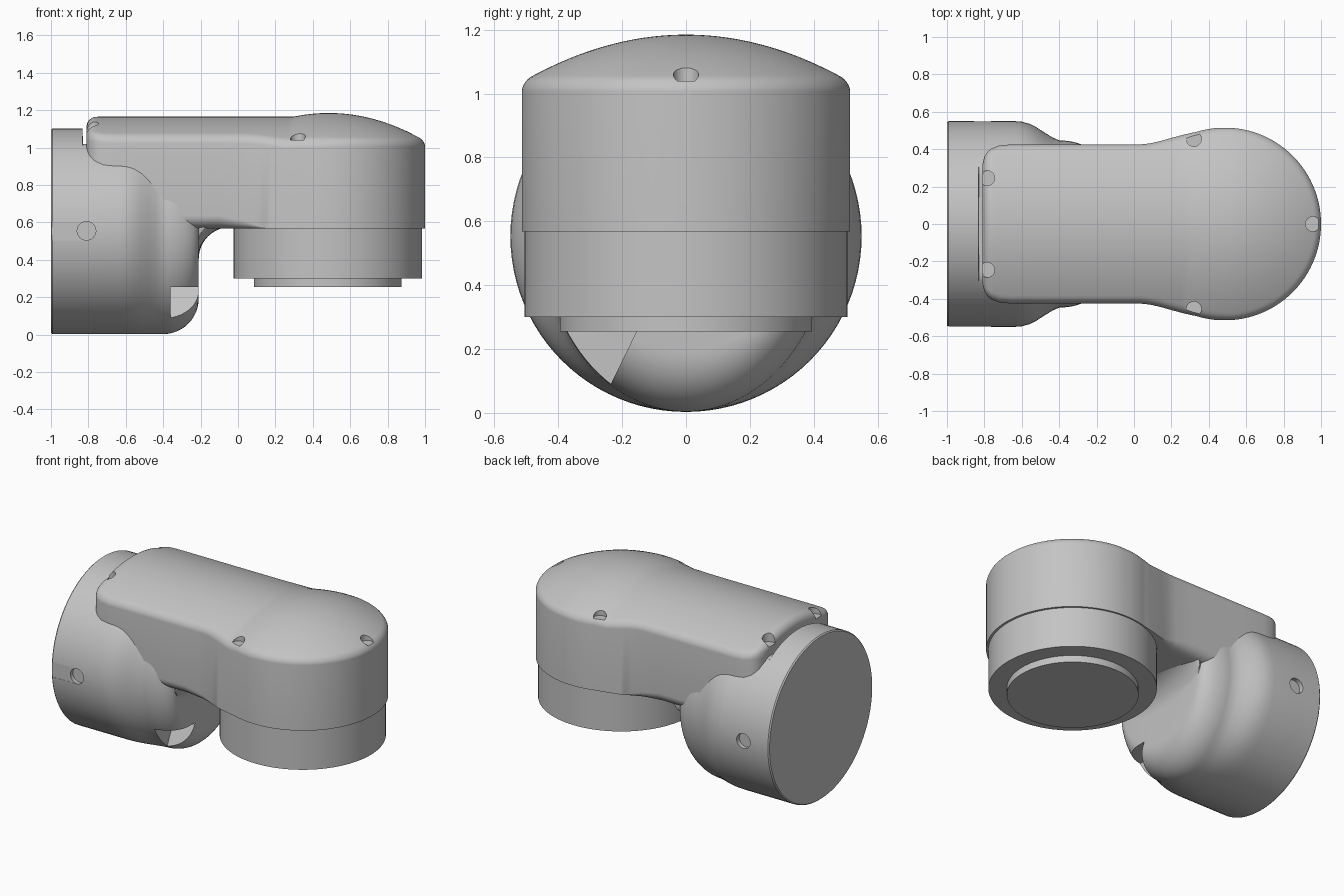
import bpy, bmesh, math
from mathutils import Matrix, Vector

if "Cube" in bpy.data.objects:
    bpy.data.objects.remove(bpy.data.objects["Cube"])

grey = bpy.data.materials.new("plain_grey")
grey.use_nodes = True
colour = (0.55, 0.55, 0.55, 1)
grey.diffuse_color = colour
grey.node_tree.nodes["Principled BSDF"].inputs["Base Color"].default_value = colour


def make_object(name, bm):
    bmesh.ops.recalc_face_normals(bm, faces=bm.faces)
    mesh = bpy.data.meshes.new(name)
    bm.to_mesh(mesh)
    bm.free()
    mesh.materials.append(grey)
    obj = bpy.data.objects.new(name, mesh)
    bpy.context.collection.objects.link(obj)
    return obj


def loft(name, rings):
    """Skin a list of equal-length point rings and cap both ends."""
    bm = bmesh.new()
    rows = [[bm.verts.new(p) for p in ring] for ring in rings]
    for a, b in zip(rows, rows[1:]):
        for i in range(len(a)):
            j = (i + 1) % len(a)
            bm.faces.new((a[i], a[j], b[j], b[i]))
    bm.faces.new(rows[0])
    bm.faces.new(rows[-1])
    return make_object(name, bm)


def cylinder(name, centre, radius, depth, axis="Z", segments=96):
    bm = bmesh.new()
    turn = Matrix.Rotation(math.pi / 2, 4, "X") if axis == "Y" else Matrix()
    bmesh.ops.create_cone(bm, cap_ends=True, segments=segments, radius1=radius, radius2=radius,
                          depth=depth, matrix=Matrix.Translation(centre) @ turn)
    return make_object(name, bm)


def cut(obj, cutters):
    """Subtract the cutters, keep the result and drop the cutters."""
    for c in cutters:
        mod = obj.modifiers.new("cut", "BOOLEAN")
        mod.operation, mod.solver, mod.object = "DIFFERENCE", "EXACT", c
    dg = bpy.context.evaluated_depsgraph_get()
    mesh = bpy.data.meshes.new_from_object(obj.evaluated_get(dg))
    obj.modifiers.clear()
    obj.data = mesh
    for c in cutters:
        bpy.data.objects.remove(c)


def smooth(obj, degrees=35):
    bpy.ops.object.select_all(action="DESELECT")
    obj.select_set(True)
    bpy.context.view_layer.objects.active = obj
    bpy.ops.object.shade_smooth_by_angle(angle=math.radians(degrees))


def interpolate(points, x):
    for (x0, y0), (x1, y1) in zip(points, points[1:]):
        if x <= x1:
            f = (x - x0) / (x1 - x0)
            return y0 + (y1 - y0) * f
    return points[-1][1]


def edge_drop(d, r):
    """Depth lost to a rounded edge of radius r at distance d from the rim."""
    return 0 if d >= r or r <= 0 else r - math.sqrt(max(0, r * r - (r - d) ** 2))


# Arm and round head: width along x, domed lid, rounded underside
HEAD_X, HEAD_R, LEFT = 0.485, 0.515, -0.81
widths = [(LEFT, .32), (-.80, .36), (-.785, .385), (-.76, .405), (-.72, .42), (-.66, .425),
          (.03, .425), (.08, .43), (.14, .443), (.2, .46), (.26, .476), (.32, .49)]


def half_width(x):
    if x > .32:
        return math.sqrt(max(0, HEAD_R ** 2 - (x - HEAD_X) ** 2))
    return interpolate(widths, x)


def lid_height(x, y, w):
    dome = 1.185 - .56 * ((x - HEAD_X) ** 2 + y * y)
    if x > HEAD_X:
        return dome - edge_drop(HEAD_R - math.hypot(x - HEAD_X, y), .03)
    z = max(dome, 1.165 - .6 * y * y)
    z -= edge_drop(w - abs(y), .035)
    return z - edge_drop(x - LEFT, .055)


stations = [LEFT + .06 * (1 - math.cos(math.pi / 2 * i / 8)) for i in range(9)]
stations += [-.72, -.66, -.5, -.3, -.1] + [.03 + .02 * i for i in range(22)]
stations += [HEAD_X + HEAD_R * math.sin(math.radians(a)) for a in range(3, 89, 3)] + [.9998]
sides = [math.sin(math.pi * i / 48 - math.pi / 2) for i in range(49)]
rings = []
for x in stations:
    w = half_width(x)
    under = .07 * min(1, max(0, (.15 - x) / .2))
    top = [(x, t * w, lid_height(x, t * w, w)) for t in sides]
    bottom = [(x, t * w, .568 + edge_drop(w - abs(t * w), under)) for t in reversed(sides)]
    rings.append(top + bottom)
arm = loft("arm_and_head", rings)

# Screw pockets around the lid
pockets = [(.957, 0, 1.04), (.32, .455, 1.04), (.32, -.455, 1.04),
           (-.785, .245, 1.08), (-.785, -.245, 1.08)]
cut(arm, [cylinder("pocket_cutter", (x, y, z + .15), .04, .3, segments=32) for x, y, z in pockets])
smooth(arm)

# Horizontal drum that necks down and sweeps up into the arm underside
MID, DRUM_R = .553, .55
sections = [(-1, .543, .01), (-.992, .55, .003), (-.832, .55, .003), (-.828, .55, .003),
            (-.64, .55, .003), (-.6, .547, .003), (-.56, .536, .003), (-.52, .516, .003),
            (-.48, .49, .003), (-.44, .465, .003)]
for i in range(13):
    a = math.pi / 2 * i / 12
    rise = 1 - math.cos(a)
    sections.append((-.40 + .19 * math.sin(a), .447 - .1 * rise, .003 + .19 * rise))
for i in range(13):
    a = math.pi / 2 * i / 12
    sections.append((-.04 - .17 * math.cos(a), .365 + .04 * math.sin(a), .405 + .17 * math.sin(a)))
rings = []
for x, w, low in sections:
    mid = max(MID, low + .08)
    high = DRUM_R - (.007 if x == -1 else 0) if x < -.2 else .3
    limit = 1.02 if x > -.83 else 2
    ring = []
    for i in range(96):
        a = 2 * math.pi * i / 96
        s = math.sin(a)
        ring.append((x, w * math.cos(a), min(limit, mid + s * (high if s > 0 else mid - low))))
    rings.append(ring)
drum = loft("base_drum", rings)

# Side screw holes, shallow flat slot and corner notch on the drum
cutters = [cylinder("hole_cutter", (-.81, s * .62, .555), .05, .2, "Y", 32) for s in (-1, 1)]
bm = bmesh.new()
bmesh.ops.create_cube(bm, size=1, matrix=Matrix.Translation((-.93, -.596, .553))
                      @ Matrix.Diagonal((.24, .1, .1, 1)))
cutters.append(make_object("slot_cutter", bm))
notch = [(-.155, .255), (-.25, .06), (-.3, -.05), (-.6, -.05), (-.6, .255)]
cutters.append(loft("notch_cutter", [[(x, y, z) for y, z in notch] for x in (-.36, 0)]))
cut(drum, cutters)
smooth(drum)

# Output joint below the head
smooth(cylinder("joint_ring", (.48, 0, .435), .505, .27))
smooth(cylinder("joint_flange", (.48, 0, .285), .395, .06))
